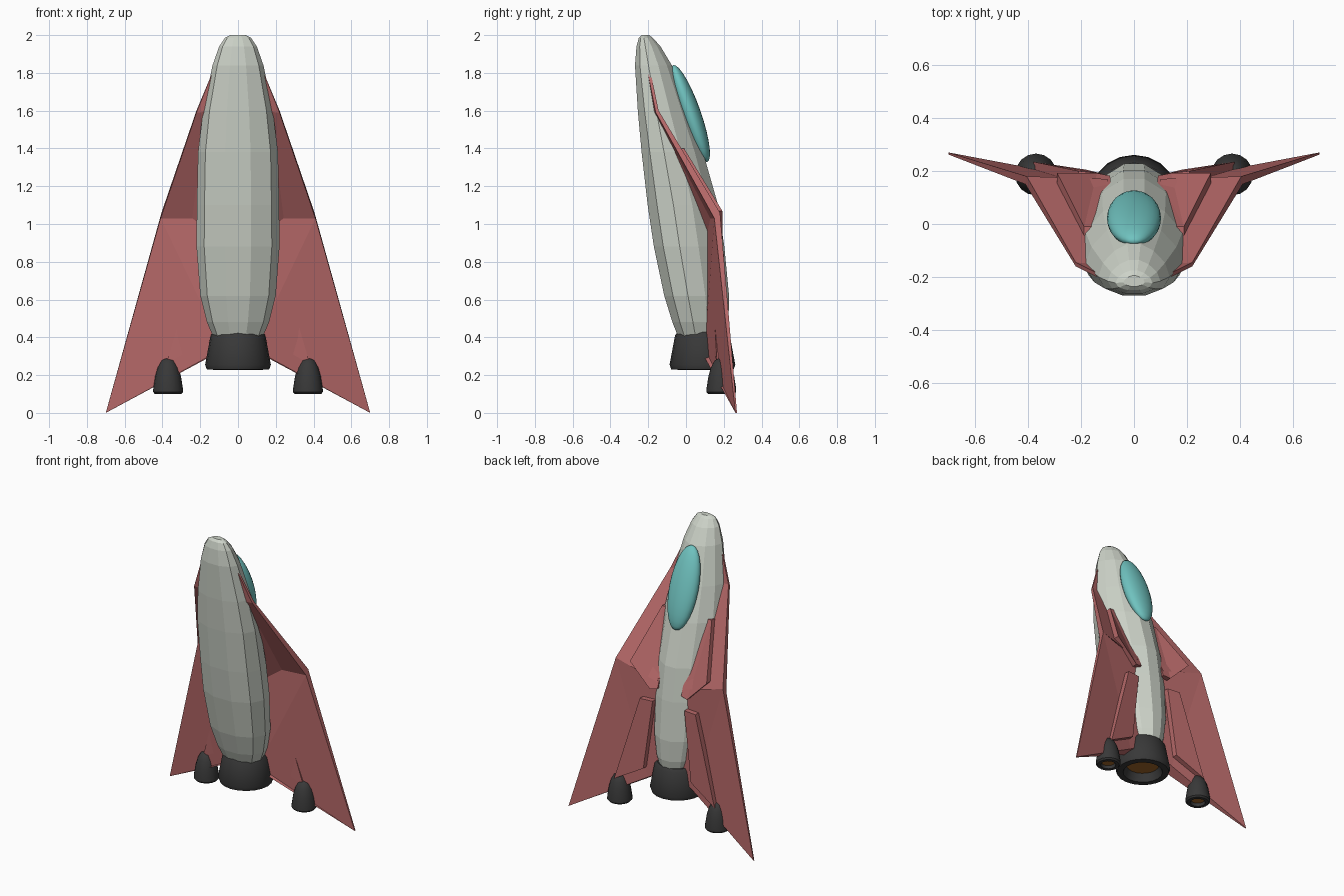
import bpy, bmesh, math
from mathutils import Matrix

if "Cube" in bpy.data.objects:
    bpy.data.objects.remove(bpy.data.objects["Cube"])


def material(name, rgb):
    m = bpy.data.materials.new(name)
    m.diffuse_color = (*rgb, 1)
    m.use_nodes = True
    m.node_tree.nodes["Principled BSDF"].inputs["Base Color"].default_value = m.diffuse_color
    return m


HULL = material("hull_paint", (0.61, 0.65, 0.58))
RED = material("wing_red", (0.47, 0.14, 0.14))
DARK = material("dark_metal", (0.04, 0.04, 0.04))
GLASS = material("teal_glass", (0.16, 0.54, 0.52))
GLOW = material("orange_glow", (0.35, 0.13, 0.02))


def finish(name, bm, mat, smooth=False, mirror=False):
    bmesh.ops.recalc_face_normals(bm, faces=bm.faces)
    me = bpy.data.meshes.new(name)
    bm.to_mesh(me)
    bm.free()
    ob = bpy.data.objects.new(name, me)
    bpy.context.collection.objects.link(ob)
    me.materials.append(mat)
    if mirror:
        mod = ob.modifiers.new("mirror", 'MIRROR')
        mod.use_mirror_merge = False
    if smooth:
        bpy.ops.object.select_all(action='DESELECT')
        ob.select_set(True)
        bpy.context.view_layer.objects.active = ob
        bpy.ops.object.shade_smooth_by_angle(angle=math.radians(35))
    return ob


def loft(rings):
    """Skin a list of equal-length point loops and cap both ends."""
    bm = bmesh.new()
    vs = [[bm.verts.new(p) for p in r] for r in rings]
    n = len(vs[0])
    for a, b in zip(vs, vs[1:]):
        for i in range(n):
            bm.faces.new((a[i], a[(i + 1) % n], b[(i + 1) % n], b[i]))
    bm.faces.new(vs[0])
    bm.faces.new(vs[-1])
    return bm


def slab(name, front, back):
    bm = loft([front, back])
    bmesh.ops.triangulate(bm, faces=[f for f in bm.faces if len(f.verts) > 4])
    return finish(name, bm, RED, mirror=True)


def panel(name, pts, depth):
    return slab(name, [(x, y - depth, z) for x, y, z in pts], pts)


def lathe(name, profile, cx, cy, n, mat, mirror=False):
    rings = [[(cx + r * math.cos(2 * math.pi * i / n),
               cy + r * math.sin(2 * math.pi * i / n), z) for i in range(n)]
             for r, z in profile]
    return finish(name, loft(rings), mat, True, mirror)


# Fuselage: egg-shaped sections as (z, front y, back y, half width)
sections = [
    (2.00, -0.235, -0.195, 0.04), (1.985, -0.25, -0.175, 0.07),
    (1.94, -0.262, -0.135, 0.10), (1.84, -0.27, -0.075, 0.135),
    (1.60, -0.255, 0.012, 0.185), (1.38, -0.235, 0.09, 0.212),
    (1.10, -0.203, 0.17, 0.218), (0.88, -0.17, 0.203, 0.22),
    (0.62, -0.115, 0.228, 0.20), (0.48, -0.072, 0.225, 0.165),
    (0.40, -0.04, 0.21, 0.13)]
N = 12
rings = []
for z, f, b, w in sections:
    ring = []
    for i in range(N):
        t = 2 * math.pi * (i + 0.5) / N
        y = (f + b) / 2 - (b - f) / 2 * math.cos(t) / math.cos(math.pi / N)
        ring.append((w * math.sin(t) * (1 + 0.27 * math.cos(t)) / 1.035, y, z))
    rings.append(ring)
finish("fuselage", loft(rings), HULL)

# Canopy bubble lying along the sloped back of the nose
bm = bmesh.new()
bmesh.ops.create_uvsphere(bm, u_segments=24, v_segments=14, radius=1)
tilt = math.atan2(0.18, 0.51)
bmesh.ops.transform(bm, verts=bm.verts, matrix=(
    Matrix.Translation((0, 0.022, 1.585)) @ Matrix.Rotation(tilt, 4, 'X')
    @ Matrix.Diagonal((0.102, 0.056, 0.272, 1))))
finish("canopy", bm, GLASS, True)

# Forward strake section of the wing
slab("wing_strake",
     [(0.12, -0.21, 1.84), (0.22, -0.16, 1.59), (0.41, 0.15, 1.03),
      (0.10, 0.11, 1.03), (0.05, -0.19, 1.60)],
     [(0.12, -0.195, 1.84), (0.22, -0.145, 1.60), (0.405, 0.18, 1.06),
      (0.10, 0.17, 0.97), (0.05, -0.16, 1.60)])

# Rear delta section of the wing
slab("wing_delta",
     [(0.41, 0.15, 1.03), (0.70, 0.262, 0.0), (0.16, 0.10, 0.29),
      (0.08, 0.10, 0.34), (0.10, 0.11, 1.03)],
     [(0.405, 0.18, 1.06), (0.70, 0.27, 0.0), (0.17, 0.17, 0.30),
      (0.08, 0.16, 0.35), (0.10, 0.15, 0.98)])

# Raised panels on the back of the wings
panel("strake_panel",
      [(0.188, -0.01, 1.40), (0.29, 0.192, 1.07), (0.14, 0.192, 0.92),
       (0.09, 0.182, 0.93), (0.08, -0.01, 1.40)], 0.06)
panel("delta_panel",
      [(0.12, 0.19, 0.84), (0.21, 0.20, 0.84), (0.38, 0.235, 0.26),
       (0.18, 0.205, 0.37)], 0.07)

# Main engine nozzle with a recessed glowing core
lathe("main_nozzle",
      [(0.13, 0.43), (0.145, 0.41), (0.174, 0.255), (0.165, 0.23),
       (0.125, 0.228), (0.10, 0.29)], 0, 0.087, 20, DARK)
lathe("main_nozzle_glow", [(0.103, 0.295), (0.103, 0.28)], 0, 0.087, 20, GLOW)

# Wing boosters
lathe("booster",
      [(0.012, 0.29), (0.035, 0.278), (0.055, 0.24), (0.068, 0.195),
       (0.079, 0.125), (0.079, 0.11), (0.07, 0.10), (0.048, 0.10),
       (0.042, 0.125)], 0.37, 0.187, 16, DARK, True)
lathe("booster_glow", [(0.043, 0.128), (0.043, 0.12)], 0.37, 0.187, 16, GLOW, True)
